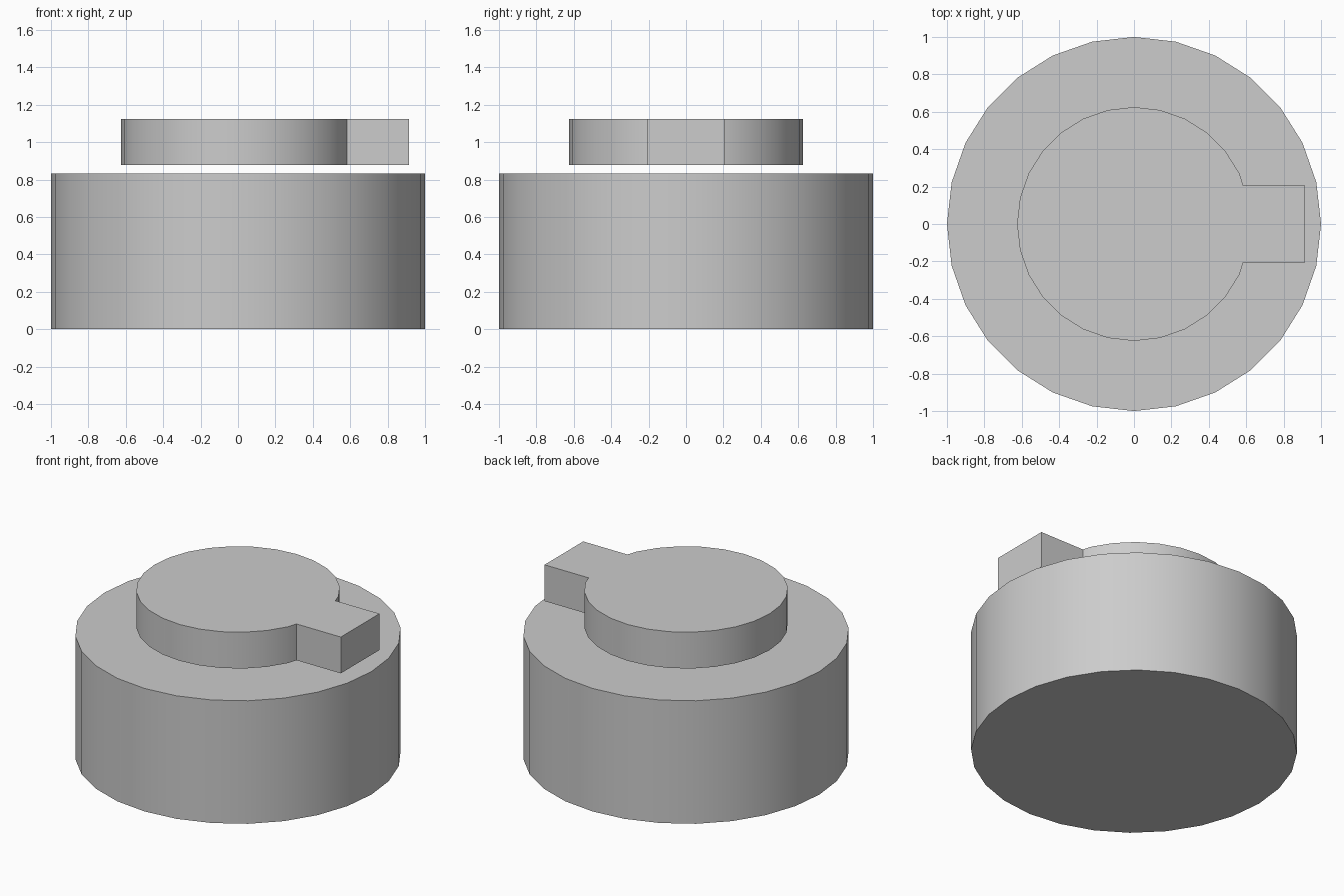
import bpy
import bmesh
from math import cos, sin, pi, sqrt, radians

cube = bpy.data.objects.get("Cube")
if cube:
    bpy.data.objects.remove(cube, do_unlink=True)

SIDES = 28

grey = bpy.data.materials.new("light grey")
grey.use_nodes = True
colour = (0.604, 0.604, 0.604, 1)
grey.diffuse_color = colour
grey.node_tree.nodes["Principled BSDF"].inputs["Base Color"].default_value = colour


def circle(radius):
    return [(radius * cos(2 * pi * i / SIDES), radius * sin(2 * pi * i / SIDES))
            for i in range(SIDES)]


def prism(name, outline, bottom, top):
    """Extrude a flat outline upwards into a closed solid."""
    bm = bmesh.new()
    face = bm.faces.new([bm.verts.new((x, y, bottom)) for x, y in outline])
    result = bmesh.ops.extrude_face_region(bm, geom=[face], use_keep_orig=True)
    for v in result["geom"]:
        if isinstance(v, bmesh.types.BMVert):
            v.co.z = top
    bmesh.ops.recalc_face_normals(bm, faces=bm.faces)
    mesh = bpy.data.meshes.new(name)
    bm.to_mesh(mesh)
    bm.free()
    mesh.materials.append(grey)
    obj = bpy.data.objects.new(name, mesh)
    bpy.context.collection.objects.link(obj)
    bpy.ops.object.select_all(action="DESELECT")
    obj.select_set(True)
    bpy.context.view_layer.objects.active = obj
    bpy.ops.object.shade_smooth_by_angle(angle=radians(30))
    return obj


# Wide round body
prism("base_drum", circle(1.0), 0, 0.833)

# Floating disc with a square tab on its left side
radius, half_width, tab_end = 0.625, 0.207, 0.915
tab_root = 0.584
arc = [p for p in circle(radius) if p[0] < 0 or abs(p[1]) > half_width]
tab = [(tab_root, -half_width), (tab_end, -half_width),
       (tab_end, half_width), (tab_root, half_width)]
prism("tabbed_disc", tab + arc, 0.877, 1.123)
